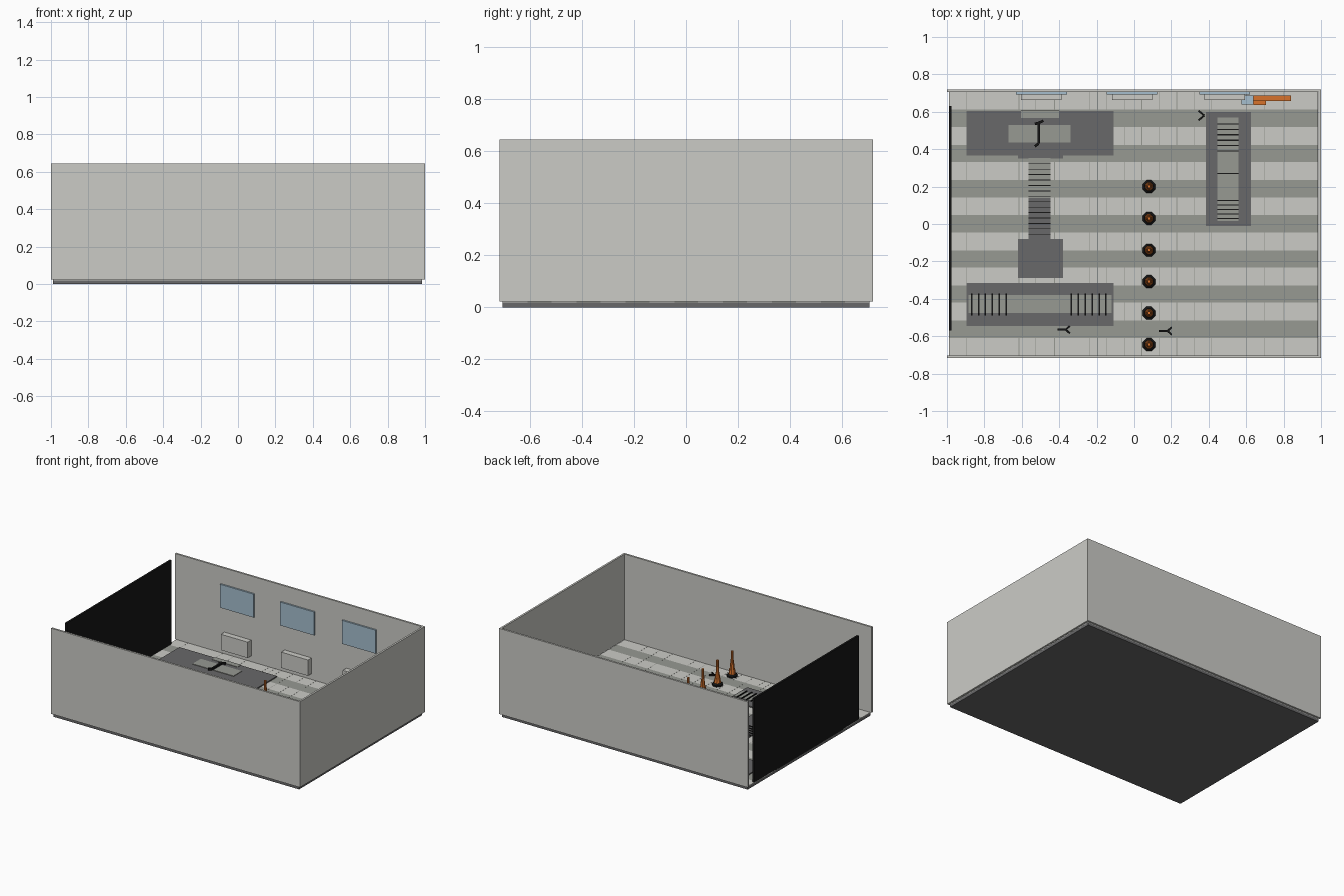
import bpy, bmesh, math

if "Cube" in bpy.data.objects:
    bpy.data.objects.remove(bpy.data.objects["Cube"])


def mat(name, r, g, b):
    m = bpy.data.materials.new(name)
    m.diffuse_color = (r, g, b, 1)
    m.use_nodes = True
    m.node_tree.nodes["Principled BSDF"].inputs["Base Color"].default_value = m.diffuse_color
    return m


WALL = mat("pale grey", .60, .60, .565)
STRIPE = mat("mid grey", .31, .32, .29)
DARK = mat("dark grey", .14, .14, .142)
BLACK = mat("black", .008, .008, .008)
ORANGE = mat("orange", .68, .17, .025)
BLUE = mat("window blue", .38, .52, .62)


def finish(name, bm, *mats):
    me = bpy.data.meshes.new(name)
    bm.to_mesh(me)
    bm.free()
    ob = bpy.data.objects.new(name, me)
    for m in mats:
        me.materials.append(m)
    bpy.context.collection.objects.link(ob)
    return ob


def add_box(bm, x0, x1, y0, y1, z0, z1):
    r = bmesh.ops.create_cube(bm, size=1)
    for v in r["verts"]:
        v.co = ((x0 + x1) / 2 + v.co.x * (x1 - x0),
                (y0 + y1) / 2 + v.co.y * (y1 - y0),
                (z0 + z1) / 2 + v.co.z * (z1 - z0))


def boxes(name, m, *dims):
    bm = bmesh.new()
    for d in dims:
        add_box(bm, *d)
    return finish(name, bm, m)


def rod(name, m, segments, z, w=.010):
    # flat-laid bars between pairs of points
    bm = bmesh.new()
    for ax, ay, bx, by in segments:
        length, ang = math.hypot(bx - ax, by - ay), math.atan2(by - ay, bx - ax)
        r = bmesh.ops.create_cube(bm, size=1)
        for v in r["verts"]:
            u, t = v.co.x * length, v.co.y * w
            v.co = ((ax + bx) / 2 + u * math.cos(ang) - t * math.sin(ang),
                    (ay + by) / 2 + u * math.sin(ang) + t * math.cos(ang),
                    z + v.co.z * w)
    return finish(name, bm, m)


# Floor slab with alternating rows
boxes("floor_slab", DARK, (-.99, .985, -.705, .705, 0, .018))
rows = [-.563 + i * .188 for i in range(7)]
boxes("floor_dark_rows", STRIPE,
      *[(-.99, .985, y - .046, y + .046, .018, .023) for y in rows])
edges = [-.705] + [e for y in rows for e in (y - .046, y + .046)] + [.705]
boxes("floor_light_rows", WALL,
      *[(-.99, .985, a, b, .018, .023) for a, b in zip(edges[::2], edges[1::2])])
joints = (-.895, -.615, -.525, -.425, -.24, -.195, -.145, -.05,
          .04, .135, .23, .325, .415, .60, .70, .80)
boxes("floor_joints", STRIPE,
      *[(x - .0015, x + .0015, -.705, .705, .021, .0235) for x in joints])

# Walls
boxes("front_wall", WALL, (-1, 1, -.717, -.703, .023, .645))
boxes("back_wall", WALL, (-1, 1, .705, .719, .023, .645))
boxes("right_wall", WALL, (.986, 1, -.703, .705, .023, .645))
boxes("left_mirror_panel", BLACK, (-.99, -.975, -.57, .63, .018, .632))

# Windows with heaters below
for x in (-.495, -.01, .485):
    boxes("window", BLUE, (x - .136, x + .136, .693, .706, .355, .525))
    boxes("heater", WALL, (x - .108, x + .108, .664, .705, .065, .18))

# Floor mats with inset pads
boxes("back_mat", DARK, (-.895, -.11, .365, .605, .023, .031),
      (-.62, -.38, .35, .365, .023, .029))
boxes("back_mat_pad", STRIPE, (-.67, -.34, .435, .53, .031, .035))
boxes("back_mat_step", STRIPE, (-.605, -.40, .567, .607, .031, .034))
boxes("front_mat", DARK, (-.895, -.11, -.545, -.315, .023, .031))
boxes("front_mat_pad", STRIPE, (-.885, -.12, -.475, -.38, .031, .034))
boxes("side_mat", DARK, (.385, .625, -.01, .60, .023, .031))
boxes("side_mat_pad", STRIPE, (.447, .56, .015, .57, .031, .034))
boxes("middle_mat", DARK, (-.62, -.38, -.29, -.08, .023, .031))
boxes("track_upper", STRIPE, (-.563, -.447, .14, .352, .023, .031))
boxes("track_lower", DARK, (-.563, -.447, -.08, .14, .023, .031))

# Rungs across the mats
boxes("front_mat_rungs", BLACK,
      *[(x - .004, x + .004, -.488, -.372, .034, .040)
        for s in (-.868, -.335) for x in (s + i * .037 for i in range(6))])
boxes("side_mat_rungs", BLACK,
      *[(.447, .56, y - .003, y + .003, .034, .040)
        for y in [.39 + i * .029 for i in range(6)]
        + [.27] + [.03 + i * .024 for i in range(5)]])
boxes("track_rungs", BLACK,
      *[(-.563, -.447, y - .002, y + .002, .031, .037)
        for y in (-.055 + i * .029 for i in range(14))])

# Small bars lying on the floor
rod("long_bar", BLACK, [(-.51, .43, -.51, .54), (-.51, .43, -.53, .415),
                        (-.51, .54, -.485, .552), (-.51, .54, -.53, .535)], .042, .014)


def fork(name, x, y, d):
    rod(name, BLACK, [(x - d * .045, y, x, y), (x, y, x + d * .022, y + .02),
                      (x, y, x + d * .022, y - .02)], .034)


fork("fork_left", -.365, -.565, 1)
fork("fork_right", .18, -.572, 1)
rod("fork_back", BLACK, [(.345, .606, .376, .58), (.345, .554, .376, .58)], .034)

# Cones: black octagonal foot and stepped orange body
BODY = [(.024, .042), (.020, .075), (.017, .075), (.014, .115), (.012, .115),
        (.009, .16), (.009, .205)]
for y in (.20, .03, -.14, -.308, -.476, -.645):
    bm = bmesh.new()
    prof = [(.037, .023), (.037, .034), (.026, .042)] + BODY
    n, rings = 8, []
    for r, z in prof:
        rings.append([bm.verts.new((.08 + r * math.cos((k + .5) * math.tau / n),
                                    y + r * math.sin((k + .5) * math.tau / n), z))
                      for k in range(n)])
    for i in range(len(rings) - 1):
        for k in range(n):
            f = bm.faces.new((rings[i][k], rings[i][(k + 1) % n],
                              rings[i + 1][(k + 1) % n], rings[i + 1][k]))
            f.material_index = 0 if i < 3 else 1
    bm.faces.new(rings[0][::-1])
    bm.faces.new(rings[-1]).material_index = 1
    finish("cone", bm, BLACK, ORANGE)

# Tool by the back wall
boxes("tool_body", ORANGE, (.63, .84, .657, .686, .03, .08),
      (.64, .705, .636, .657, .03, .07))
boxes("tool_head", BLUE, (.575, .64, .64, .688, .023, .09))
